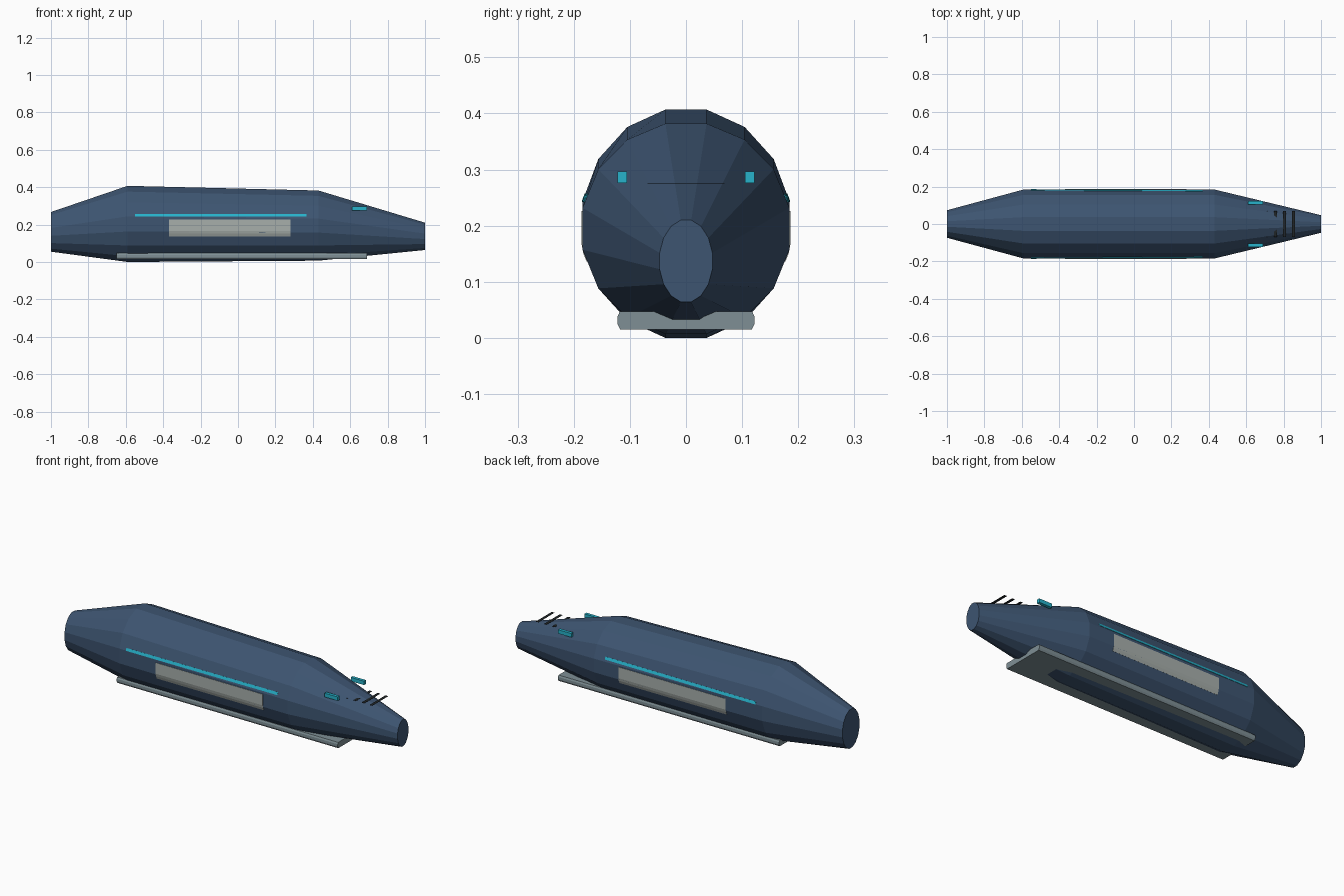
import bpy, bmesh, math

if "Cube" in bpy.data.objects:
    bpy.data.objects.remove(bpy.data.objects["Cube"])


def material(name, rgb):
    m = bpy.data.materials.new(name)
    m.diffuse_color = (*rgb, 1)
    m.use_nodes = True
    m.node_tree.nodes["Principled BSDF"].inputs["Base Color"].default_value = m.diffuse_color
    return m


BLUE = material("hull blue", (0.047, 0.09, 0.165))
PALE = material("pale grey", (0.39, 0.43, 0.41))
STEEL = material("steel grey", (0.21, 0.275, 0.30))
TEAL = material("teal", (0.02, 0.45, 0.60))
DARK = material("near black", (0.014, 0.018, 0.02))


def make(name, verts, faces, mat):
    me = bpy.data.meshes.new(name)
    bm = bmesh.new()
    vs = [bm.verts.new(v) for v in verts]
    for f in faces:
        bm.faces.new([vs[i] for i in f])
    bmesh.ops.recalc_face_normals(bm, faces=bm.faces)
    bm.to_mesh(me)
    bm.free()
    me.materials.append(mat)
    ob = bpy.data.objects.new(name, me)
    bpy.context.collection.objects.link(ob)
    return ob


def loft(name, rings, mat):
    """Join equal-length rings of points and cap both ends."""
    n = len(rings[0])
    verts = [p for r in rings for p in r]
    faces = [(k * n + i, k * n + (i + 1) % n, (k + 1) * n + (i + 1) % n, (k + 1) * n + i)
             for k in range(len(rings) - 1) for i in range(n)]
    faces += [tuple(range(n)), tuple(range(len(verts) - n, len(verts)))]
    return make(name, verts, faces, mat)


def box(name, x0, x1, y0, y1, z0, z1, mat):
    return loft(name, [[(x, y0, z0), (x, y1, z0), (x, y1, z1), (x, y0, z1)]
                       for x in (x0, x1)], mat)


# Hull: 16-sided sections (x, half width, bottom, top)
SIDES = 16
SECTIONS = [(-1, 0.075, 0.055, 0.267), (-0.59, 0.188, 0.0, 0.407),
            (0.43, 0.188, 0.007, 0.382), (1, 0.048, 0.064, 0.210)]


def ring(x, ry, z0, z1):
    rz = (z1 - z0) / 2 / math.cos(math.pi / SIDES)
    angles = [2 * math.pi * (i + 0.5) / SIDES for i in range(SIDES)]
    return [(x, ry * math.cos(a), (z0 + z1) / 2 + rz * math.sin(a)) for a in angles]


loft("hull", [ring(*s) for s in SECTIONS], BLUE)


def hull_y(x, z):
    """Half width of the middle hull at height z."""
    a, b = SECTIONS[1:3]
    t = (x - a[0]) / (b[0] - a[0])
    pts = ring(x, *[a[i] + (b[i] - a[i]) * t for i in (1, 2, 3)])
    for (_, ya, za), (_, yb, zb) in zip(pts, pts[1:]):
        if ya > 0 and yb > 0 and min(za, zb) <= z <= max(za, zb):
            return ya + (yb - ya) * (z - za) / (zb - za)
    return a[1] * math.cos(math.pi / SIDES)


def side_plate(name, x0, x1, z0, z1, mat, side, rows=6, cols=6):
    """Thin skin that follows the flank of the hull."""
    verts, faces = [], []
    for i in range(cols + 1):
        x = x0 + (x1 - x0) * i / cols
        for j in range(rows + 1):
            z = z0 + (z1 - z0) * j / rows
            verts.append((x, side * (hull_y(x, z) + 0.0015), z))
    for i in range(cols):
        for j in range(rows):
            p = i * (rows + 1) + j
            faces.append((p, p + 1, p + rows + 2, p + rows + 1))
    ob = make(name, verts, faces, mat)
    # Face the skin outwards, then give it a slight depth inwards
    if ob.data.polygons[0].normal.y * side < 0:
        ob.data.flip_normals()
    mod = ob.modifiers.new("depth", "SOLIDIFY")
    mod.thickness = 0.004
    mod.offset = -1


# Flank panels, stripes and floating lamps on both sides
for side, label in ((-1, "front"), (1, "back")):
    side_plate(label + "_panel", -0.37, 0.28, 0.136, 0.226, PALE, side)
    side_plate(label + "_stripe", -0.55, 0.365, 0.243, 0.257, TEAL, side, 2)
    y = sorted((side * 0.105, side * 0.122))
    box(label + "_lamp", 0.61, 0.69, y[0], y[1], 0.276, 0.297, TEAL)

# Belly skid with slightly bevelled long edges
half = [(0.117, 0.015), (0.122, 0.025), (0.122, 0.038), (0.118, 0.047)]
profile = half + [(-y, z) for y, z in reversed(half)]
loft("belly_skid", [[(x, y, z) for y, z in profile] for x in (-0.65, 0.69)], STEEL)

# Thin dark slats over the nose
for i in range(4):
    x = 0.707 + 0.049 * i
    box("nose_slat", x - 0.008, x + 0.008, -0.069, 0.069, 0.2745, 0.2755, DARK)
